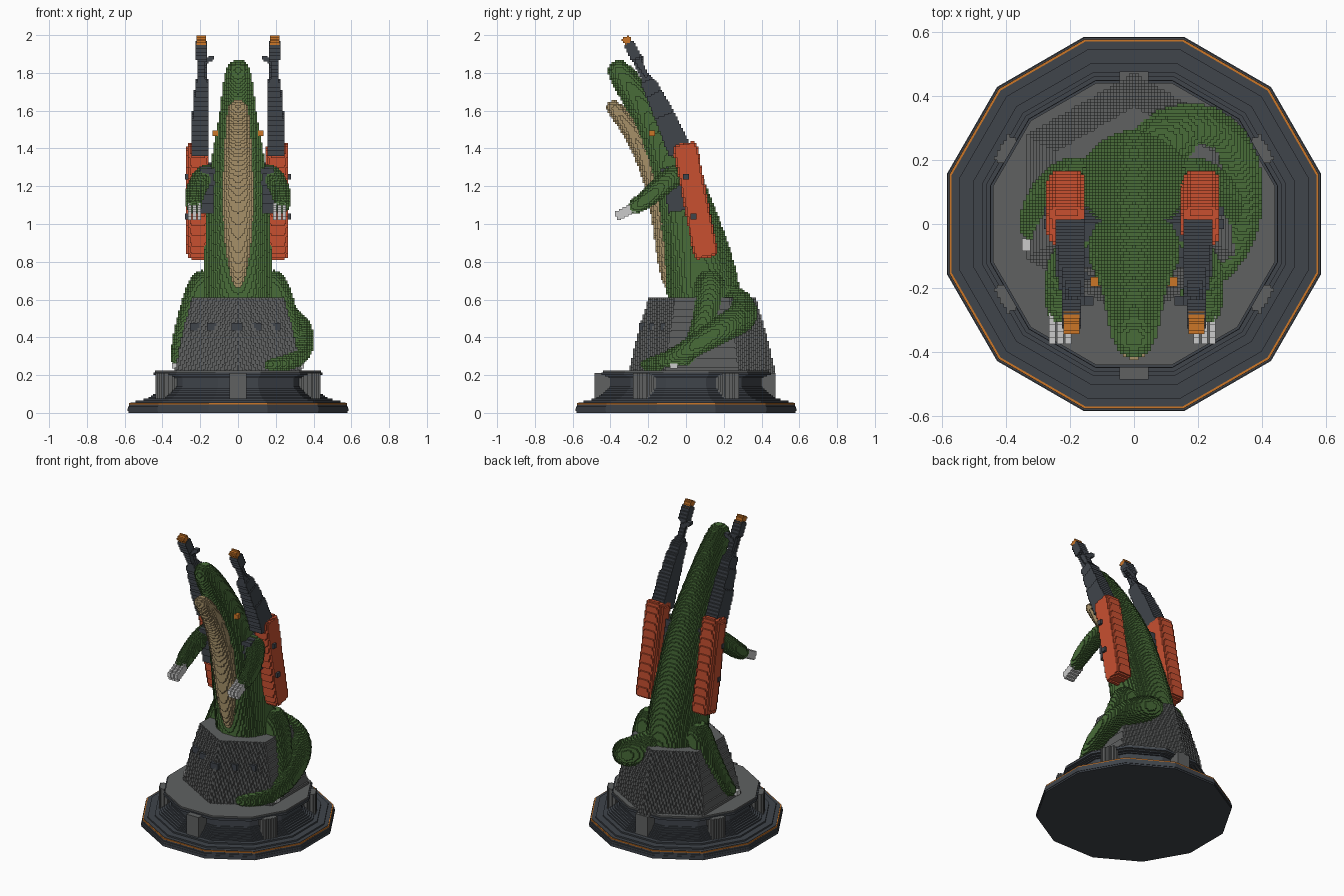
import bpy, bmesh, math
from mathutils import Vector, Matrix

cube = bpy.data.objects.get("Cube")
if cube:
    bpy.data.objects.remove(cube)

VOXEL = 0.01


def material(name, r, g, b):
    m = bpy.data.materials.new(name)
    m.use_nodes = True
    m.diffuse_color = (r, g, b, 1)
    m.node_tree.nodes["Principled BSDF"].inputs["Base Color"].default_value = (r, g, b, 1)
    return m


GREEN = material("scale_green", 0.065, 0.15, 0.04)
TAN = material("belly_tan", 0.38, 0.28, 0.14)
RED = material("pack_red", 0.58, 0.08, 0.03)
METAL = material("dark_metal", 0.05, 0.058, 0.07)
STONE = material("stone_gray", 0.115, 0.12, 0.12)
ORANGE = material("glow_orange", 0.6, 0.18, 0.02)
WHITE = material("claw_white", 0.6, 0.6, 0.6)


def finish(bm, name, mat, smooth=False, blocks=True):
    """Turn a bmesh into an object, stepped into small blocks if asked."""
    bmesh.ops.recalc_face_normals(bm, faces=bm.faces)
    mesh = bpy.data.meshes.new(name)
    bm.to_mesh(mesh)
    bm.free()
    mesh.materials.append(mat)
    ob = bpy.data.objects.new(name, mesh)
    bpy.context.collection.objects.link(ob)
    if smooth:
        sub = ob.modifiers.new("round", 'SUBSURF')
        sub.levels = sub.render_levels = 2
    if blocks:
        cos = [v.co for v in mesh.vertices]
        size = max(max(c[i] for c in cos) - min(c[i] for c in cos) for i in range(3))
        depth = max(1, math.ceil(math.log2(size / (0.98 * VOXEL))))
        mod = ob.modifiers.new("blocks", 'REMESH')
        mod.mode = 'BLOCKS'
        mod.octree_depth = depth
        mod.scale = size / (VOXEL * 2 ** depth)
        mod.use_remove_disconnected = False


def loft(name, mat, points, sides=12, phase=0.0, smooth=True, blocks=True):
    """Skin rings (x, y, z, rx, ry) along a path."""
    bm = bmesh.new()
    path = [Vector(p[:3]) for p in points]
    grow = 1 / math.cos(math.pi / sides)
    frame, old, rings = Matrix.Identity(3), Vector((0, 0, 1)), []
    for i, p in enumerate(points):
        t = (path[min(i + 1, len(path) - 1)] - path[max(i - 1, 0)]).normalized()
        frame = old.rotation_difference(t).to_matrix() @ frame
        old = t
        ring = []
        for k in range(sides):
            a = phase + 2 * math.pi * k / sides
            off = Vector((math.cos(a) * p[3], math.sin(a) * p[-1], 0)) * grow
            ring.append(bm.verts.new(path[i] + frame @ off))
        rings.append(ring)
    for a, b in zip(rings, rings[1:]):
        for k in range(sides):
            n = (k + 1) % sides
            bm.faces.new((a[k], a[n], b[n], b[k]))
    bm.faces.new(rings[0])
    bm.faces.new(rings[-1])
    finish(bm, name, mat, smooth, blocks)


def beam(name, mat, points):
    loft(name, mat, points, 4, math.pi / 4, False)


def disc(name, mat, profile):
    """Twelve sided terraced disc: the profile (radius, z) is cut into upright steps."""
    rings = []
    for (r0, z0), (r1, z1) in zip(profile, profile[1:]):
        steps = max(1, round((z1 - z0) / VOXEL))
        for k in range(steps):
            r = r0 + (r1 - r0) * (k + 0.5) / steps
            for j in (k, k + 1):
                rings.append((0, 0, z0 + (z1 - z0) * j / steps, r))
    loft(name, mat, rings, 12, math.pi / 12, False, False)


def box(name, mat, centre, size, tilt=0.0, turn=0.0, bevel=0.0):
    bm = bmesh.new()
    bmesh.ops.create_cube(bm, size=1)
    bmesh.ops.scale(bm, vec=size, verts=bm.verts)
    if bevel:
        bmesh.ops.bevel(bm, geom=bm.edges[:], offset=bevel, segments=3, profile=0.5, affect='EDGES')
    rot = Matrix.Rotation(turn, 4, 'Z') @ Matrix.Rotation(tilt, 4, 'X')
    bmesh.ops.transform(bm, matrix=Matrix.Translation(centre) @ rot, verts=bm.verts)
    finish(bm, name, mat)


# Round plinth
disc("plinth", METAL, [(0.575, 0), (0.585, 0.01), (0.58, 0.035), (0.565, 0.055),
                       (0.48, 0.075), (0.43, 0.11), (0.4, 0.14), (0.4, 0.185), (0.44, 0.2), (0.455, 0.215)])
disc("plinth_light_ring", ORANGE, [(0.576, 0.035), (0.576, 0.052)])
disc("plinth_top", STONE, [(0.44, 0.2), (0.44, 0.225)])
for k in range(6):
    a = math.pi / 2 + k * math.pi / 3
    box(f"plinth_buttress_{k}", STONE, (0.43 * math.cos(a), 0.43 * math.sin(a), 0.135),
        (0.09, 0.1, 0.16), 0, a - math.pi / 2)

# Six sided stone pedestal
loft("pedestal", STONE, [(0, 0.085, 0.2, 0.338), (0, 0.085, 0.4, 0.3), (0, 0.085, 0.61, 0.245)],
     6, math.pi / 2, False)
for k, x in enumerate((-0.22, -0.13, 0, 0.1, 0.2)):
    box(f"pedestal_vent_{k}", METAL, (x, -0.235 + 0.577 * abs(x), 0.46), (0.06, 0.03, 0.04))

# Leaning body and upper jaw
loft("body", GREEN, [(0, y, z, rx, ry) for y, z, rx, ry in (
    (0.12, 0.48, 0.18, 0.18), (0.1, 0.6, 0.19, 0.2), (0.075, 0.75, 0.185, 0.19),
    (0.035, 0.92, 0.175, 0.175), (-0.015, 1.1, 0.165, 0.155), (-0.07, 1.3, 0.15, 0.13),
    (-0.14, 1.45, 0.125, 0.11), (-0.21, 1.6, 0.095, 0.09), (-0.29, 1.72, 0.085, 0.08),
    (-0.355, 1.81, 0.07, 0.065), (-0.39, 1.86, 0.045, 0.04))])
loft("belly_and_lower_jaw", TAN, [(0, y, z, rx, ry) for y, z, rx, ry in (
    (-0.07, 0.63, 0.025, 0.03), (-0.1, 0.75, 0.05, 0.045), (-0.115, 0.9, 0.075, 0.05),
    (-0.14, 1.1, 0.085, 0.05), (-0.18, 1.25, 0.08, 0.05), (-0.23, 1.38, 0.075, 0.05),
    (-0.29, 1.5, 0.065, 0.05), (-0.36, 1.59, 0.06, 0.045), (-0.41, 1.65, 0.045, 0.035))])

# Tail curling round the left of the pedestal
loft("tail", GREEN, [
    (0.02, 0.2, 0.6, 0.11), (0.12, 0.28, 0.55, 0.1), (0.23, 0.31, 0.51, 0.085),
    (0.32, 0.22, 0.46, 0.075), (0.345, 0.1, 0.39, 0.065), (0.34, -0.01, 0.32, 0.055),
    (0.3, -0.11, 0.27, 0.045), (0.22, -0.18, 0.26, 0.04), (0.14, -0.235, 0.25, 0.025)])

for s, side in ((1, "left"), (-1, "right")):
    # Limbs
    loft(side + "_leg", GREEN, [(s * x, y, z, r) for x, y, z, r in (
        (0.15, 0.12, 0.75, 0.06), (0.18, 0.13, 0.67, 0.09), (0.225, 0.12, 0.58, 0.075),
        (0.27, 0.09, 0.48, 0.06), (0.3, 0.05, 0.38, 0.05), (0.315, 0, 0.29, 0.045),
        (0.32, -0.04, 0.26, 0.035))])
    loft(side + "_arm", GREEN, [(s * x, y, z, r) for x, y, z, r in (
        (0.13, -0.01, 1.28, 0.055), (0.19, -0.08, 1.25, 0.06), (0.232, -0.16, 1.17, 0.052),
        (0.235, -0.24, 1.11, 0.048), (0.23, -0.3, 1.07, 0.035))])
    for k, x in enumerate((0.2, 0.225, 0.25)):
        beam(f"{side}_hand_claw_{k}", WHITE, [(s * x, -0.27, 1.09, 0.01, 0.025),
                                              (s * x, -0.37, 1.04, 0.01, 0.025)])
    box(side + "_foot_claw", WHITE, (s * 0.335, -0.06, 0.25), (0.03, 0.04, 0.03))
    box(side + "_eye", ORANGE, (s * 0.12, -0.18, 1.48), (0.03, 0.03, 0.03))

    # Red packs with bolts and brackets
    box(side + "_pack", RED, (s * 0.21, 0.05, 1.125), (0.12, 0.13, 0.62), 0.19, 0, 0.03)
    box(side + "_pack_bracket", METAL, (s * 0.145, -0.04, 1.19), (0.1, 0.15, 0.24), 0.19)
    for k, (y, z) in enumerate(((0.0, 1.25), (0.04, 1.04))):
        box(f"{side}_pack_bolt_{k}", METAL, (s * 0.265, y, z), (0.025, 0.03, 0.03))

    # Cannons
    beam(side + "_cannon", METAL, [(s * x, y, z, rx, ry) for x, y, z, rx, ry in (
        (0.2, -0.03, 1.38, 0.05, 0.065), (0.2, -0.09, 1.52, 0.045, 0.058),
        (0.195, -0.14, 1.63, 0.04, 0.05), (0.19, -0.2, 1.75, 0.035, 0.04),
        (0.19, -0.215, 1.78, 0.02, 0.022), (0.19, -0.26, 1.87, 0.02, 0.022),
        (0.195, -0.265, 1.88, 0.03, 0.03), (0.195, -0.305, 1.96, 0.03, 0.03))])
    beam(side + "_muzzle_glow", ORANGE, [(s * 0.195, -0.295, 1.94, 0.022),
                                         (s * 0.195, -0.32, 1.988, 0.022)])
    beam(side + "_cannon_sight", METAL, [(s * 0.19, -0.24, 1.85, 0.015),
                                         (s * 0.13, -0.24, 1.885, 0.01)])
